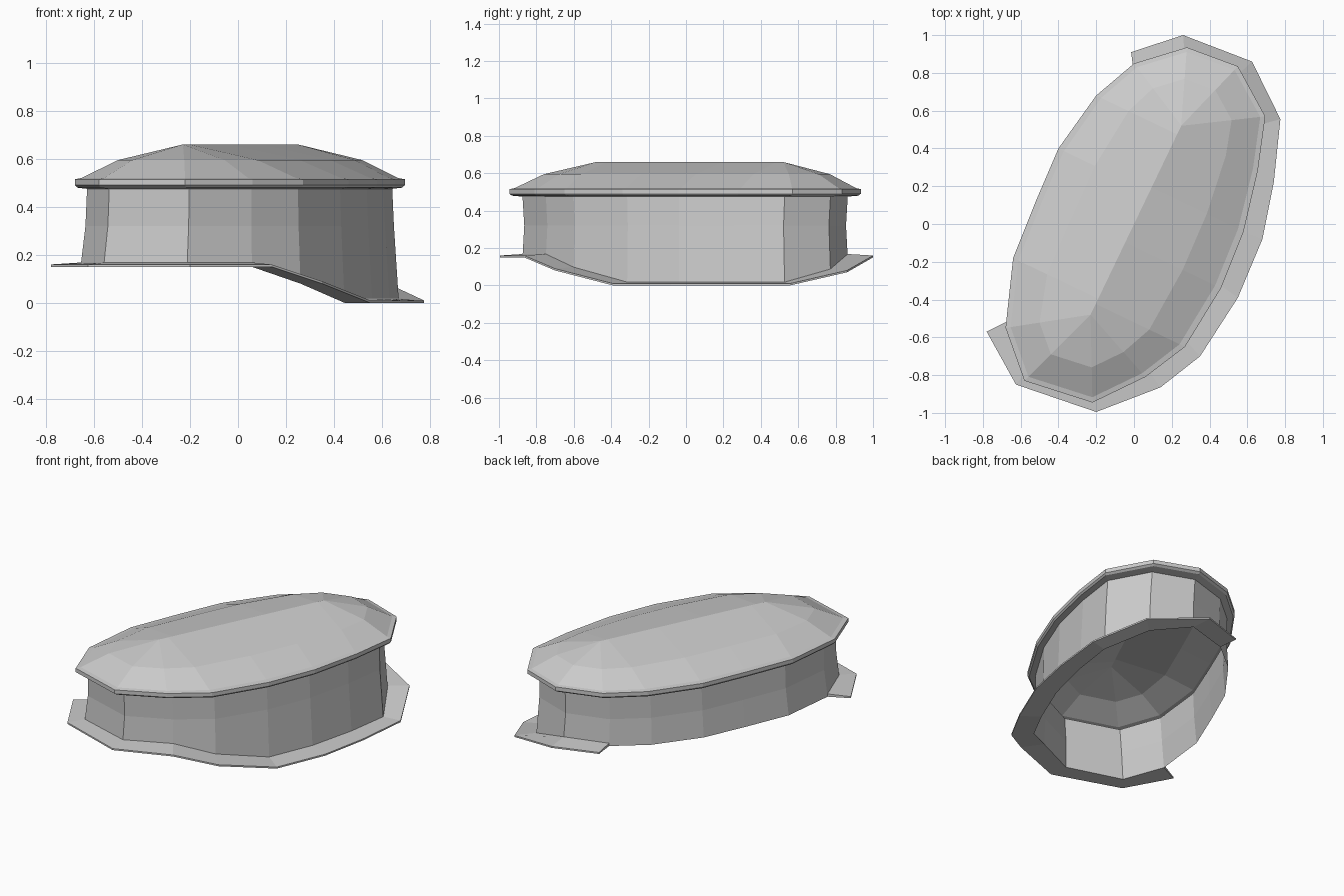
import bpy
from mathutils import Vector

if "Cube" in bpy.data.objects:
    bpy.data.objects.remove(bpy.data.objects["Cube"])

# Lid outline (counter-clockwise from the west end of the front foot)
OUT = [Vector(p) for p in [
    (-0.68, -0.55), (-0.58, -0.83), (-0.22, -0.945), (0.06, -0.81),
    (0.27, -0.65), (0.46, -0.34), (0.58, -0.04), (0.655, 0.28),
    (0.695, 0.57), (0.55, 0.835), (0.28, 0.935), (0.0, 0.85),
    (-0.20, 0.68), (-0.40, 0.40), (-0.52, 0.12), (-0.64, -0.18)]]
# Foot outline, one point per lid point where the flange exists
FOOT = [(-0.78, -0.57), (-0.625, -0.85), (-0.20, -0.995), (0.14, -0.865),
        (0.35, -0.70), (0.55, -0.39), (0.68, -0.08), (0.74, 0.22),
        (0.775, 0.555), (0.625, 0.86), (0.26, 1.0), (-0.015, 0.91)]
# Lower edge height along the wall
BASE = [0.15] * 4 + [0.08] + [0.0] * 4 + [0.07] + [0.15] * 6
RIDGE_A, RIDGE_B = Vector((-0.23, -0.48)), Vector((0.25, 0.52))
N = len(OUT)


def ridge(p):
    d = RIDGE_B - RIDGE_A
    t = max(0, min(1, (p - RIDGE_A).dot(d) / d.dot(d)))
    return RIDGE_A + d * t


def scaled(sx, sy, z):
    return [(p.x * sx, p.y * sy, z) for p in OUT]


def toward_ridge(t, z):
    return [(*ridge(p).lerp(p, t), z) for p in OUT]


def loft(name, rings, close_ring=True, close_section=False):
    n = len(rings[0])
    verts = [v for r in rings for v in r]
    faces = []
    for a in range(len(rings) if close_section else len(rings) - 1):
        b = (a + 1) % len(rings)
        for i in range(n if close_ring else n - 1):
            j = (i + 1) % n
            faces.append((a * n + i, a * n + j, b * n + j, b * n + i))
    if not close_ring:
        faces.append([a * n for a in range(len(rings))])
        faces.append([a * n + n - 1 for a in reversed(range(len(rings)))])
    me = bpy.data.meshes.new(name)
    me.from_pydata(verts, [], faces)
    ob = bpy.data.objects.new(name, me)
    bpy.context.collection.objects.link(ob)
    # Merge the collapsed ridge points
    import bmesh
    bm = bmesh.new()
    bm.from_mesh(me)
    bmesh.ops.remove_doubles(bm, verts=bm.verts, dist=0.0005)
    bmesh.ops.recalc_face_normals(bm, faces=bm.faces)
    bm.to_mesh(me)
    bm.free()
    return ob


# Domed lid with overhanging rim, hollow underneath
loft("lid", [
    scaled(0.925, 0.925, 0.475), scaled(0.985, 0.985, 0.48),
    scaled(1, 1, 0.49), scaled(1, 1, 0.515),
    toward_ridge(0.94, 0.52), toward_ridge(0.6, 0.595), toward_ridge(0, 0.66)])

# Waisted side wall, open at the bottom
bottom = [(p.x * 0.965, p.y * 0.925, z) for p, z in zip(OUT, BASE)]
loft("side_wall", [bottom, scaled(0.935, 0.915, 0.32), scaled(0.925, 0.925, 0.477)])

# Foot flange running around the front, right and back
inner = bottom[:len(FOOT)]
outer = [(x, y, z) for (x, y), z in zip(FOOT, BASE)]
loft("foot_flange", [
    inner, outer,
    [(x, y, z + 0.01) for x, y, z in outer],
    [(x, y, z + 0.018) for x, y, z in inner]],
    close_ring=False, close_section=True)
